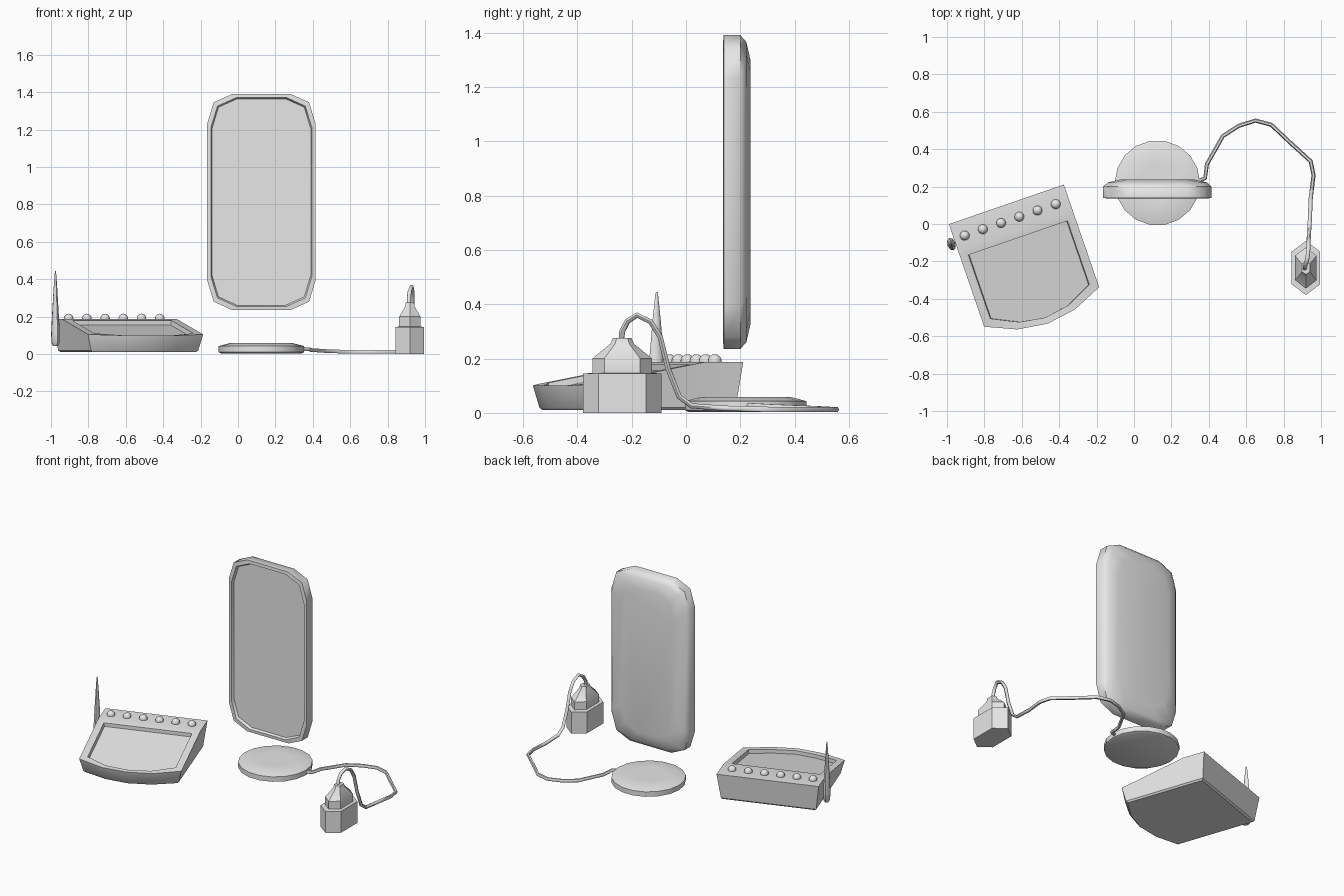
import bpy, bmesh, math
from mathutils import Vector, Matrix

if "Cube" in bpy.data.objects:
    bpy.data.objects.remove(bpy.data.objects["Cube"])

grey = bpy.data.materials.new("plain grey")
grey.diffuse_color = (0.8, 0.8, 0.8, 1)
grey.use_nodes = True
grey.node_tree.nodes["Principled BSDF"].inputs["Base Color"].default_value = grey.diffuse_color


def finish(ob, angle=35):
    ob.data.materials.clear()
    ob.data.materials.append(grey)
    bpy.ops.object.select_all(action='DESELECT')
    ob.select_set(True)
    bpy.context.view_layer.objects.active = ob
    bpy.ops.object.shade_smooth_by_angle(angle=math.radians(angle))


def from_bmesh(name, bm, matrix=Matrix(), angle=35):
    bmesh.ops.recalc_face_normals(bm, faces=bm.faces)
    me = bpy.data.meshes.new(name)
    bm.to_mesh(me)
    bm.free()
    ob = bpy.data.objects.new(name, me)
    ob.matrix_world = matrix
    bpy.context.collection.objects.link(ob)
    finish(ob, angle)
    return ob


def bridge(bm, a, b):
    n = len(a)
    for i in range(n):
        bm.faces.new((a[i], a[(i + 1) % n], b[(i + 1) % n], b[i]))


def loft(name, rings, matrix=Matrix(), angle=35):
    bm = bmesh.new()
    loops = [[bm.verts.new(p) for p in r] for r in rings]
    for a, b in zip(loops, loops[1:]):
        bridge(bm, a, b)
    bm.faces.new(loops[0])
    bm.faces.new(loops[-1])
    return from_bmesh(name, bm, matrix, angle)


def circle(r, z, n, sx=1.0, sy=1.0):
    return [(r * sx * math.cos(2 * math.pi * i / n),
             r * sy * math.sin(2 * math.pi * i / n), z) for i in range(n)]


# Upright tablet: clipped-corner outline, recessed screen, rounded back
def tablet_ring(inset, y):
    w, h = 0.29 - inset, 0.578 - inset
    q = [(w, h - 0.16), (w - 0.035, h - 0.045), (w - 0.135, h)]
    pts = q + [(-x, z) for x, z in q[::-1]]
    pts += [(-x, -z) for x, z in q] + [(x, -z) for x, z in q[::-1]]
    return [(x, y, z) for x, z in pts]


loft("tablet", [tablet_ring(*p) for p in
                ((0.026, 0.155), (0.02, 0.137), (0.0, 0.139), (0.0, 0.2),
                 (0.025, 0.222), (0.09, 0.237))],
     Matrix.Translation((0.125, 0, 0.813)), 50)

# Round charging base
loft("charging_base", [circle(r, z, 18) for r, z in
                       ((0.215, 0.004), (0.228, 0.01), (0.228, 0.043),
                        (0.17, 0.058), (0.1, 0.056))],
     Matrix.Translation((0.125, 0.22, 0)))


# Power plug: stacked six-sided sections tapering to the cable neck
def hexagon(hx, hy, z):
    k = 0.6
    return [(0, hy, z), (-hx, hy * k, z), (-hx, -hy * k, z),
            (0, -hy, z), (hx, -hy * k, z), (hx, hy * k, z)]


loft("plug", [hexagon(*p) for p in
              ((0.076, 0.145, 0.0), (0.076, 0.145, 0.145), (0.057, 0.11, 0.147),
               (0.057, 0.11, 0.2), (0.025, 0.043, 0.255), (0.022, 0.034, 0.276))],
     Matrix.Translation((0.919, -0.235, 0)))

# Cable lying on the ground, then arching into the plug
path = [(0.34, 0.23, 0.028), (0.38, 0.245, 0.026), (0.39, 0.32, 0.022),
        (0.43, 0.39, 0.019), (0.475, 0.47, 0.016), (0.56, 0.525, 0.013),
        (0.65, 0.553, 0.012), (0.735, 0.53, 0.012), (0.83, 0.44, 0.012),
        (0.945, 0.335, 0.012), (0.96, 0.26, 0.014), (0.945, 0.14, 0.017),
        (0.94, 0.02, 0.026), (0.937, -0.025, 0.06), (0.935, -0.065, 0.16),
        (0.933, -0.095, 0.28), (0.932, -0.13, 0.335), (0.928, -0.18, 0.36),
        (0.918, -0.215, 0.338), (0.913, -0.235, 0.3), (0.915, -0.238, 0.265)]
cu = bpy.data.curves.new("cable", 'CURVE')
cu.dimensions = '3D'
cu.bevel_depth = 0.011
cu.bevel_resolution = 1
cu.use_fill_caps = True
sp = cu.splines.new('POLY')
sp.points.add(len(path) - 1)
for p, co in zip(sp.points, path):
    p.co = (*co, 1)
cable = bpy.data.objects.new("cable", cu)
bpy.context.collection.objects.link(cable)
cable.select_set(True)
bpy.context.view_layer.objects.active = cable
bpy.ops.object.select_all(action='DESELECT')
cable.select_set(True)
bpy.ops.object.convert(target='MESH')
finish(bpy.context.view_layer.objects.active, 60)

# Control box, turned about 19 degrees, with bowed front and sloping face
box_m = Matrix.Translation((-0.6825, 0.105, 0)) @ Matrix.Rotation(math.radians(19), 4, 'Z')


def top_z(v):
    return max(0.1, 0.187 - 0.19 * max(0, -0.15 - v))


def face_outline(w, back, front, bow):
    half = [(w, back), (w, front), (w * 0.5, front - bow * 0.75)]
    return [(-u, v) for u, v in half] + [(0, front - bow)] + half[::-1]


bm = bmesh.new()
outer = face_outline(0.325, -0.15, -0.58, 0.095)
full = [(-0.325, 0)] + outer + [(0.325, 0)]


def shrunk(k, z):
    return [bm.verts.new((u * (1 - k / 0.325), -0.33 + (v + 0.33) * (1 - k / 0.33), z))
            for u, v in full]


rim = [bm.verts.new((u, v, top_z(v))) for u, v in full]
side = shrunk(0.022, 0.02)
foot = shrunk(0.032, 0.01)
bridge(bm, rim, side)
bridge(bm, side, foot)
bm.faces.new(foot)
bm.faces.new((rim[0], rim[1], rim[-2], rim[-1]))
screen = face_outline(0.28, -0.19, -0.55, 0.09)
lip = [bm.verts.new((u, v, top_z(v))) for u, v in screen]
floor = [bm.verts.new((u * 0.985, v, top_z(v) - 0.024)) for u, v in screen]
bridge(bm, rim[1:-1], lip)
bridge(bm, lip, floor)
bm.faces.new(floor)
from_bmesh("control_box", bm, box_m)

# Row of six domed buttons
for i in range(6):
    bm = bmesh.new()
    bmesh.ops.create_uvsphere(bm, u_segments=12, v_segments=8, radius=0.026)
    from_bmesh("button_%d" % (i + 1), bm,
               box_m @ Matrix.Translation((-0.265 + i * 0.103, -0.085, 0.19)), 60)

# Tapered antenna beside the control box
loft("antenna", [circle(r, z, 8, 0.8, 1.25) for r, z in
                 ((0.015, 0.042), (0.026, 0.06), (0.028, 0.11), (0.022, 0.21),
                  (0.012, 0.35), (0.004, 0.44), (0.001, 0.446))],
     Matrix.Translation((-0.976, -0.108, 0)) @ Matrix.Rotation(math.radians(19), 4, 'Z'), 50)
